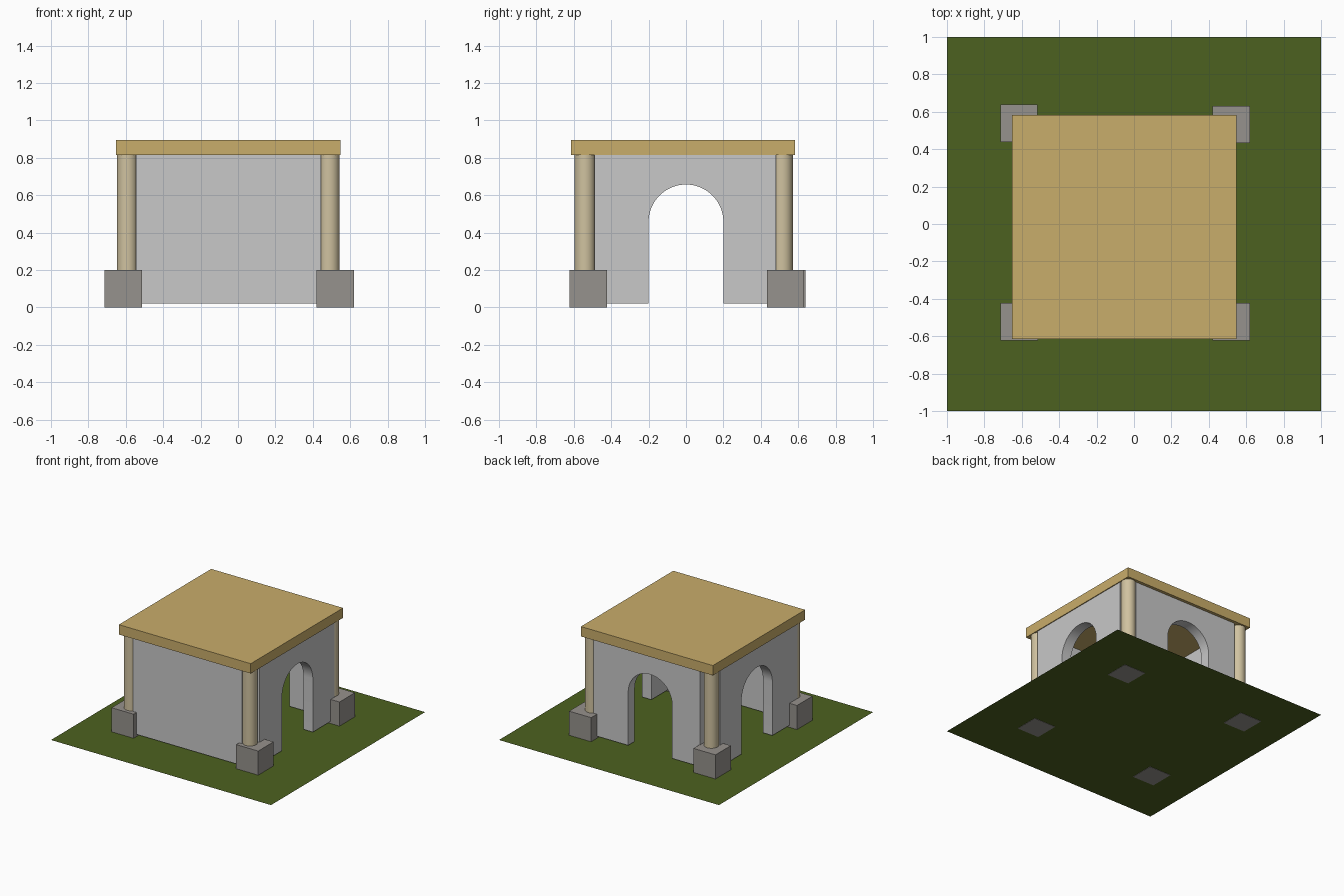
import bpy, bmesh, math
from mathutils import Vector

if "Cube" in bpy.data.objects:
    bpy.data.objects.remove(bpy.data.objects["Cube"])


def material(name, rgb):
    m = bpy.data.materials.new(name)
    m.diffuse_color = (*rgb, 1)
    m.use_nodes = True
    m.node_tree.nodes["Principled BSDF"].inputs["Base Color"].default_value = m.diffuse_color
    return m


GRASS = material("grass green", (0.073, 0.120, 0.0144))
WALL = material("wall grey", (0.578, 0.578, 0.578))
ROOF = material("roof tan", (0.584, 0.418, 0.145))
COLUMN = material("column cream", (0.63, 0.54, 0.35))
STONE = material("stone grey", (0.305, 0.287, 0.266))


def box(name, x, y, z, mat):
    """Box from (min, max) ranges."""
    bpy.ops.mesh.primitive_cube_add(size=1, location=(sum(x) / 2, sum(y) / 2, sum(z) / 2))
    o = bpy.context.object
    o.name = name
    o.scale = (x[1] - x[0], y[1] - y[0], z[1] - z[0])
    o.data.materials.append(mat)
    bpy.ops.object.transform_apply(location=False, rotation=False, scale=True)
    return o


Z0, Z1 = 0.02, 0.815
ARCH_R, SPRING, THICK = 0.2, 0.457, 0.085


def arch_wall(name, start, end, centre, place, inward):
    """Wall with an arched doorway: outline face extruded by the wall thickness."""
    pts = [(start, Z0), (centre - ARCH_R, Z0)]
    for i in range(33):
        a = math.pi * (1 - i / 32)
        pts.append((centre + ARCH_R * math.cos(a), SPRING + ARCH_R * math.sin(a)))
    pts += [(centre + ARCH_R, Z0), (end, Z0), (end, Z1), (start, Z1)]
    bm = bmesh.new()
    face = bm.faces.new([bm.verts.new(place(u, z)) for u, z in pts])
    new = bmesh.ops.extrude_face_region(bm, geom=[face])["geom"]
    bmesh.ops.translate(bm, vec=Vector(inward) * THICK,
                        verts=[g for g in new if isinstance(g, bmesh.types.BMVert)])
    bmesh.ops.recalc_face_normals(bm, faces=bm.faces)
    me = bpy.data.meshes.new(name)
    bm.to_mesh(me)
    bm.free()
    o = bpy.data.objects.new(name, me)
    bpy.context.collection.objects.link(o)
    me.materials.append(WALL)
    bpy.context.view_layer.objects.active = o
    bpy.ops.object.select_all(action='DESELECT')
    o.select_set(True)
    bpy.ops.object.shade_smooth_by_angle(angle=math.radians(30))


# lawn, a single sheet
bpy.ops.mesh.primitive_plane_add(size=2, location=(0, 0, 0.002))
lawn = bpy.context.object
lawn.name = "lawn"
lawn.data.materials.append(GRASS)

# walls: solid front, arched doorways on the other three sides
box("front_wall", (-0.545, 0.445), (-0.585, -0.585 + THICK), (Z0, Z1), WALL)
arch_wall("back_wall", -0.52, 0.45, -0.065, lambda u, z: (u, 0.558, z), (0, -1, 0))
arch_wall("right_wall", -0.49, 0.48, 0, lambda u, z: (0.54, u, z), (-1, 0, 0))
arch_wall("left_wall", -0.53, 0.48, 0, lambda u, z: (-0.645, u, z), (1, 0, 0))

# corner columns on stone bases
corners = {
    "front_left": ((-0.592, -0.54), (-0.613, -0.523)),
    "front_right": ((0.488, -0.54), (0.52, -0.523)),
    "back_left": ((-0.592, 0.516), (-0.615, 0.538)),
    "back_right": ((0.488, 0.516), (0.52, 0.532)),
}
for name, ((cx, cy), (bx, by)) in corners.items():
    bpy.ops.mesh.primitive_cylinder_add(vertices=32, radius=0.055, depth=Z1 - 0.15,
                                        location=(cx, cy, (Z1 + 0.15) / 2))
    col = bpy.context.object
    col.name = name + "_column"
    col.data.materials.append(COLUMN)
    bpy.ops.object.shade_smooth_by_angle(angle=math.radians(30))
    box(name + "_base", (bx - 0.1, bx + 0.1), (by - 0.1, by + 0.1), (0, 0.2), STONE)

# flat roof slab
box("roof", (-0.652, 0.547), (-0.616, 0.583), (Z1, 0.896), ROOF)
